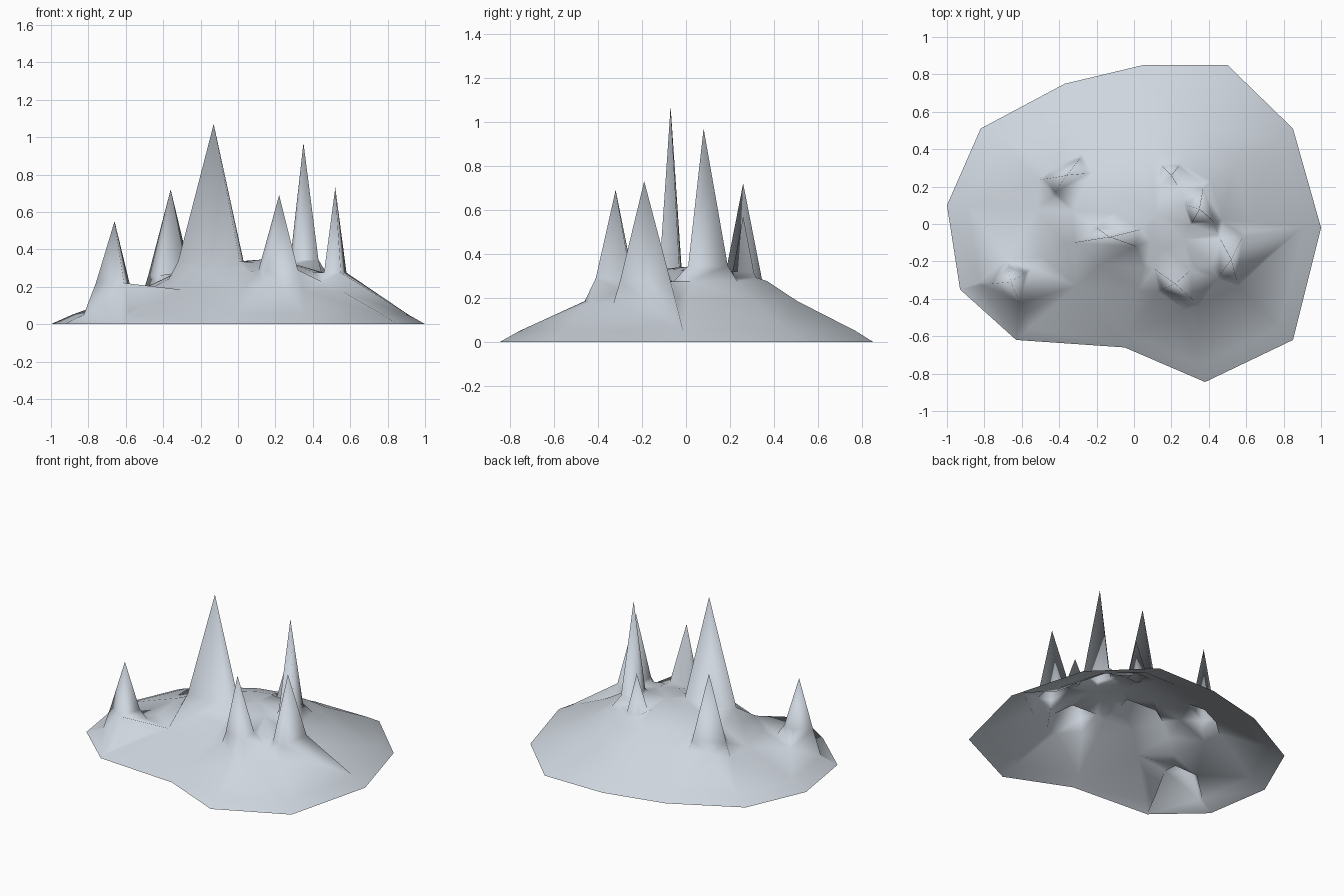
import bpy, bmesh
from mathutils import Vector
from mathutils.geometry import delaunay_2d_cdt, intersect_line_line_2d, intersect_point_quad_2d

if "Cube" in bpy.data.objects:
    bpy.data.objects.remove(bpy.data.objects["Cube"])

# shore outline, seen from above
SHORE = [Vector(p) for p in [
    (-1, .10), (-.93, -.35), (-.63, -.62), (-.05, -.66), (.38, -.845), (.85, -.62),
    (1, -.02), (.85, .51), (.5, .85), (.05, .85), (-.37, .75), (-.82, .51)]]
CENTRE = Vector((.12, .05))
# mound section: distance from centre to shore (0..1), height
SECTION = [(0, .345), (.2, .33), (.4, .275), (.57, .185), (.9, .05), (1, 0)]
# spikes: apex, base height, four base corners, skirt spread
SPIKES = [
    ((-.66, -.31, .55), .22, [(-.76, -.32), (-.67, -.23), (-.58, -.26), (-.61, -.42)], 1.55),
    ((-.36, .26, .72), .26, [(-.48, .24), (-.42, .17), (-.25, .27), (-.29, .35)], 1.25),
    ((-.13, -.07, 1.07), .335, [(-.32, -.10), (-.2, -.02), (.03, -.03), (.01, -.12)], 1.25),
    ((.22, -.32, .69), .29, [(.11, -.24), (.30, -.25), (.32, -.41), (.15, -.35)], 1.3),
    ((.52, -.19, .73), .275, [(.46, -.08), (.58, -.07), (.55, -.30), (.46, -.27)], 1.25),
    ((.35, .08, .97), .345, [(.37, .19), (.28, .10), (.31, .01), (.43, .01)], 1.2),
    ((.20, .26, .57), .31, [(.15, .31), (.24, .31), (.23, .21), (.15, .21)], 1.2)]


def ground(p):
    """Mound height below a point."""
    d = p - CENTRE
    if d.length < 1e-5:
        return SECTION[0][1]
    far = CENTRE + d.normalized() * 3
    t = 1
    for a, b in zip(SHORE, SHORE[1:] + SHORE[:1]):
        hit = intersect_line_line_2d(CENTRE, far, a, b)
        if hit:
            t = min(1, d.length / (hit - CENTRE).length)
    for (t0, h0), (t1, h1) in zip(SECTION, SECTION[1:]):
        if t <= t1:
            return h0 + (h1 - h0) * (t - t0) / (t1 - t0)
    return 0


pts, heights, edges, skirts = [], [], [], []


def add(p, z):
    pts.append(Vector(p))
    heights.append(z)


# shore
n = len(SHORE)
for i, p in enumerate(SHORE):
    add(p, 0)
    edges.append((i, (i + 1) % n))

# spikes: apex, raised base, skirt running into the mound
for apex, base_z, quad, spread in SPIKES:
    s = len(pts)
    mid = sum((Vector(q) for q in quad), Vector((0, 0))) / 4
    for k, q in enumerate(quad):
        add(q, base_z)
        edges.append((s + k, s + (k + 1) % 4))
    add(apex[:2], apex[2])
    skirt = [mid + (Vector(q) - mid) * spread for q in quad]
    for q in skirt:
        add(q, ground(q))
    skirts.append([mid + (q - mid) * 1.1 for q in skirt])

# mound rings, left out under the spikes
for t, h in SECTION[:-1]:
    for p in SHORE if t else SHORE[:1]:
        q = CENTRE + (p - CENTRE) * t
        if not any(intersect_point_quad_2d(q, *k) for k in skirts):
            add(q, h)

verts, _, faces, origin, _, _ = delaunay_2d_cdt(pts, edges, [], 1, 1e-5)
mesh = bpy.data.meshes.new("spiked_mound")
mesh.from_pydata([(v.x, v.y, heights[o[0]] if o else ground(v))
                  for v, o in zip(verts, origin)], [], faces)
bm = bmesh.new()
bm.from_mesh(mesh)
for f in bm.faces:
    f.normal_update()
    if f.normal.z < 0:
        f.normal_flip()
    f.smooth = True
bm.to_mesh(mesh)
bm.free()

# pale stone colour
stone = bpy.data.materials.new("pale_stone")
stone.diffuse_color = (.62, .67, .73, 1)
stone.use_nodes = True
stone.node_tree.nodes["Principled BSDF"].inputs["Base Color"].default_value = stone.diffuse_color
mesh.materials.append(stone)
bpy.context.collection.objects.link(bpy.data.objects.new("spiked_mound", mesh))
